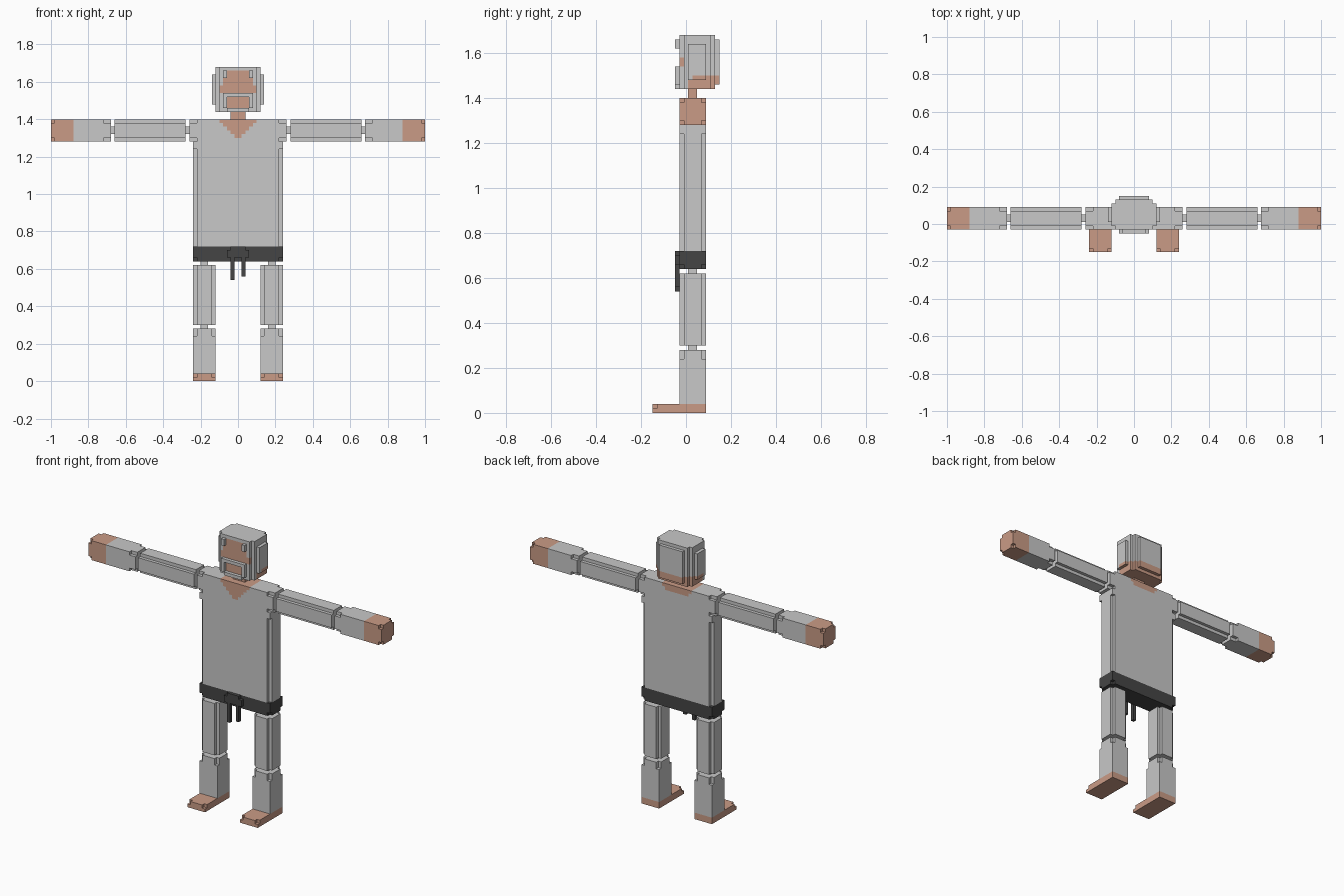
import bpy
import bmesh
from mathutils import Vector

U = 0.02  # block size
ORIGIN = Vector((0, -0.03, 0))  # body front plane

cube = bpy.data.objects.get("Cube")
if cube:
    bpy.data.objects.remove(cube, do_unlink=True)


def material(name, colour):
    m = bpy.data.materials.new(name)
    m.use_nodes = True
    rgba = (*colour, 1)
    m.diffuse_color = rgba
    m.node_tree.nodes["Principled BSDF"].inputs["Base Color"].default_value = rgba
    return m


CLOTH, SKIN, DARK = range(3)
MATS = [material("light grey", (0.58, 0.58, 0.58)),
        material("skin", (0.59, 0.33, 0.24)),
        material("charcoal", (0.06, 0.06, 0.06))]


def box(x, y, z):
    """Set of blocks filling three half-open ranges."""
    return {(i, j, k) for i in range(*x) for j in range(*y) for k in range(*z)}


def half(x):
    """Column number counted outward from the middle."""
    return x if x >= 0 else -1 - x


def mirror(cells):
    return {(-1 - i, j, k) for i, j, k in cells}


def trimmed(x, y, z, axis, start=None, end=None):
    """Box whose four edges along an axis are notched between start and end."""
    spans = (x, y, z)
    start = spans[axis][0] if start is None else start
    end = spans[axis][1] if end is None else end
    others = [a for a in range(3) if a != axis]

    def at_edge(c):
        return start <= c[axis] < end and all(
            c[a] in (spans[a][0], spans[a][1] - 1) for a in others)

    return {c for c in box(x, y, z) if not at_edge(c)}


def build(name, cells, paint):
    """Turn blocks into one flat-faced shell, coloured by a rule."""
    bm = bmesh.new()
    verts = {}

    def vert(p):
        if p not in verts:
            verts[p] = bm.verts.new(Vector(p) * U + ORIGIN)
        return verts[p]

    for c in sorted(cells):
        for axis in range(3):
            u, v = (axis + 1) % 3, (axis + 2) % 3
            for side in (0, 1):
                n = list(c)
                n[axis] += 1 if side else -1
                if tuple(n) in cells:
                    continue
                corners = []
                for du, dv in ((0, 0), (1, 0), (1, 1), (0, 1)):
                    p = list(c)
                    p[axis] += side
                    p[u] += du
                    p[v] += dv
                    corners.append(vert(tuple(p)))
                f = bm.faces.new(corners if side else corners[::-1])
                f.material_index = paint(*c) if callable(paint) else paint
    bmesh.ops.dissolve_limit(bm, angle_limit=0.01, verts=bm.verts[:],
                             edges=bm.edges[:], delimit={'MATERIAL'})
    mesh = bpy.data.meshes.new(name)
    bm.to_mesh(mesh)
    bm.free()
    for m in MATS:
        mesh.materials.append(m)
    ob = bpy.data.objects.new(name, mesh)
    bpy.context.collection.objects.link(ob)


def pair(name, cells, paint):
    build("left_" + name, cells, paint)
    build("right_" + name, mirror(cells), paint)


BODY = (0, 6)    # depth of body and limbs
CORE = (2, 4)    # depth of the joints
LEG = (6, 12)
ARM = (64, 70)

# Legs: foot with clipped toes, shin, thigh and the thin joints
foot = box(LEG, (-6, 6), (0, 2)) - {(6, -6, 1), (11, -6, 1)}
pair("foot", foot, SKIN)
pair("shin", trimmed(LEG, BODY, (2, 14), 2, start=12), CLOTH)
pair("knee", box((8, 10), CORE, (14, 15)), CLOTH)
pair("thigh", trimmed(LEG, BODY, (15, 31), 2), CLOTH)
pair("hip", box((8, 10), CORE, (31, 32)), CLOTH)

# Waistband with its knotted cord
build("waistband", trimmed((-12, 12), BODY, (32, 36), 2, end=33), DARK)
cord = box((-3, 3), (-1, 0), (33, 35)) | box((-2, 2), (-1, 0), (35, 36))
cord |= box((-2, -1), (-1, 0), (27, 33)) | box((1, 2), (-1, 0), (28, 33))
build("waist_cord", cord, DARK)


# Shirt with a V neck in front and a shallow one behind
def neckline(x, y, z):
    depth = 5 if y < 3 else 2
    return SKIN if z >= 70 - depth and half(x) < z - 64 else CLOTH


shirt = trimmed((-12, 12), BODY, (36, 70), 2, end=62)
shoulder = trimmed((-13, 13), BODY, ARM, 0)
shirt = {c for c in shirt if c[2] < 64 or half(c[0]) < 11} | {
    c for c in shoulder if half(c[0]) >= 11}
build("shirt", shirt, neckline)

# Arms: joints, upper arm, forearm with bare hand
pair("shoulder_joint", box((13, 14), CORE, (66, 68)), CLOTH)
pair("upper_arm", trimmed((14, 33), BODY, ARM, 0), CLOTH)
pair("elbow", box((33, 34), CORE, (66, 68)), CLOTH)
forearm = trimmed((34, 50), BODY, ARM, 0, end=36)
forearm &= trimmed((34, 50), BODY, ARM, 0, start=49)
pair("forearm_and_hand", forearm,
     lambda x, y, z: SKIN if half(x) >= 44 else CLOTH)

# Neck
build("neck", box((-2, 2), CORE, (70, 72)), SKIN)


# Head: stepped round block, with face and nape left bare
def head_paint(x, y, z):
    a = half(x)
    nape = y >= 2 and z < (74 if y == 2 else 75)
    face = y == 0 and 77 <= z < 83 and a < 4
    cheek = y == 0 and 77 <= z < 79
    mouth = y == 0 and 73 <= z < 76 and a < 3
    return SKIN if nape or face or cheek or mouth else CLOTH


head = box((-5, 5), (0, 8), (72, 84)) | box((-6, 6), (1, 7), (72, 84))
head |= box((-7, 7), (2, 6), (74, 82)) | box((-4, 4), (8, 9), (73, 83))
build("head", head, head_paint)

# Beard frame, moustache and front locks
FRONT = (-1, 0)
side = box((3, 4), FRONT, (73, 77))
beard = side | mirror(side) | box((-3, 3), FRONT, (72, 73))
build("beard", beard, CLOTH)
build("moustache", box((-3, 3), FRONT, (76, 77)), CLOTH)
pair("hair_lock", box((3, 4), FRONT, (81, 83)), CLOTH)
